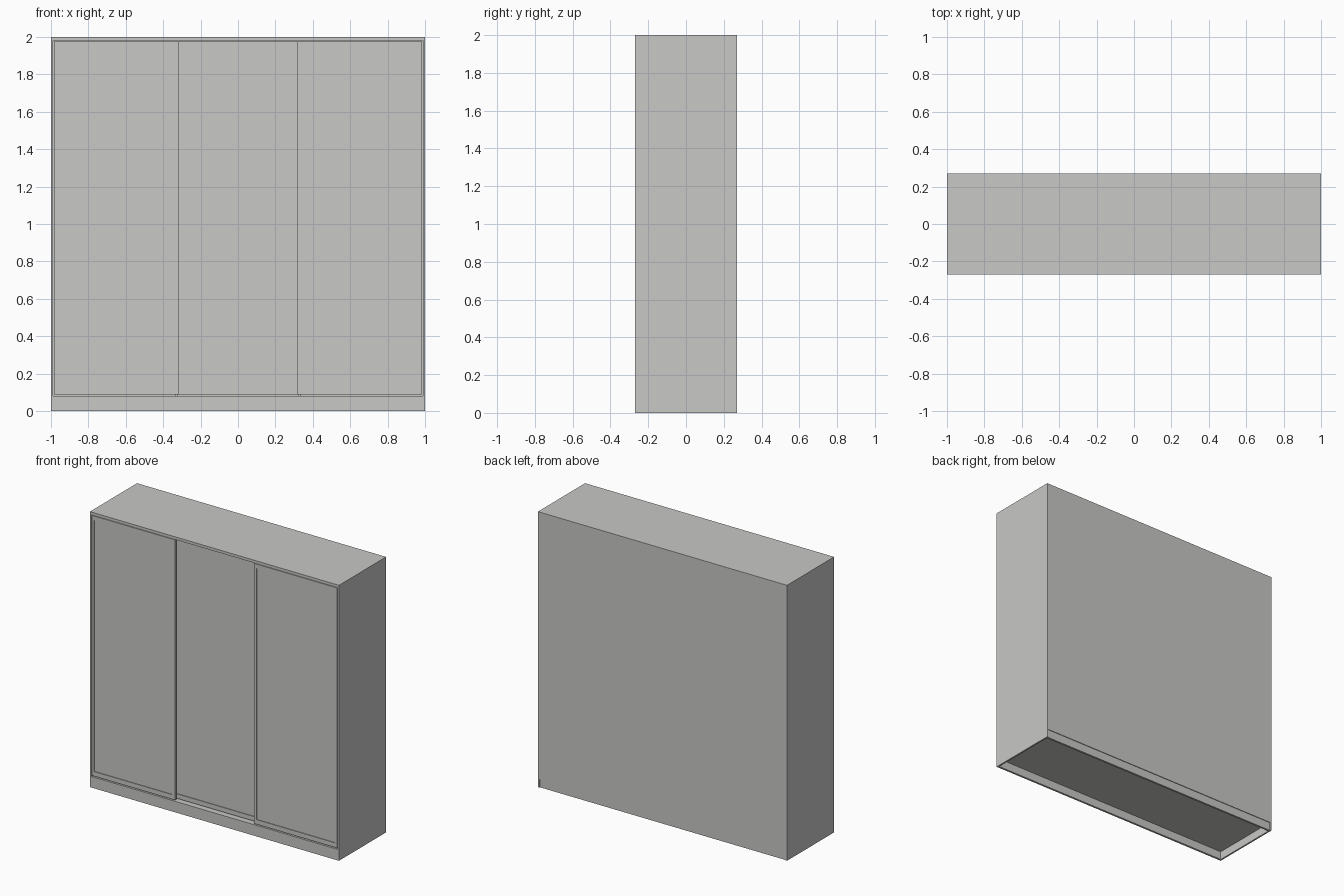
import bpy, bmesh

if "Cube" in bpy.data.objects:
    bpy.data.objects.remove(bpy.data.objects["Cube"])

mat = bpy.data.materials.new("light_grey")
mat.diffuse_color = (0.58, 0.58, 0.57, 1)
mat.use_nodes = True
mat.node_tree.nodes["Principled BSDF"].inputs["Base Color"].default_value = mat.diffuse_color


def finish(bm, name):
    me = bpy.data.meshes.new(name)
    bm.to_mesh(me)
    bm.free()
    me.materials.append(mat)
    ob = bpy.data.objects.new(name, me)
    bpy.context.collection.objects.link(ob)
    return ob


def box_bm(x0, x1, y0, y1, z0, z1):
    bm = bmesh.new()
    bmesh.ops.create_cube(bm, size=1)
    for v in bm.verts:
        v.co.x = x0 if v.co.x < 0 else x1
        v.co.y = y0 if v.co.y < 0 else y1
        v.co.z = z0 if v.co.z < 0 else z1
    return bm


def board(name, *dims):
    return finish(box_bm(*dims), name)


def door(name, x0, x1, y0, z0, z1, rim=0.018, rail=0.033, depth=0.005):
    # Slab with a shallow recessed panel on its front face
    bm = box_bm(x0, x1, y0, y0 + 0.02, z0, z1)
    front = min(bm.faces, key=lambda f: f.calc_center_median().y)
    bmesh.ops.inset_region(bm, faces=[front], thickness=0.005)
    xm, zm = (x0 + x1) / 2, (z0 + z1) / 2
    for v in front.verts:
        v.co.x = x0 + rim if v.co.x < xm else x1 - rim
        v.co.z = z0 + rail if v.co.z < zm else z1 - rail
    ret = bmesh.ops.extrude_discrete_faces(bm, faces=[front])
    panel = ret["faces"][0]
    for v in panel.verts:
        v.co.y += depth
    bmesh.ops.recalc_face_normals(bm, faces=bm.faces)
    return finish(bm, name)


F, B, T = -0.27, 0.27, 0.012

# Carcass
for side, s in (("left", -1), ("right", 1)):
    a, b = sorted((s, s * (1 - T)))
    board(side + "_side_panel", a, b, F, B, 0, 2)
    a, b = sorted((s * 0.320, s * 0.335))
    board(side + "_divider", a, b, F + 0.06, B - 0.01, 0.08, 1.975)
board("top_panel", -1 + T, 1 - T, F, B, 1.98, 2)
board("floor_panel", -1 + T, 1 - T, F, B - 0.01, 0.06, 0.08)
board("back_panel", -1 + T, 1 - T, B - 0.01, B, 0.06, 1.98)

# Plinth
board("front_plinth", -1 + T, 1 - T, F, F + 0.015, 0, 0.06)
board("back_plinth", -1 + T, 1 - T, B - 0.02, B - 0.005, 0, 0.06)

# Sliding doors: outer pair in front, middle one behind
for side, s in (("left", -1), ("right", 1)):
    a, b = sorted((s * 0.985, s * 0.318))
    door(side + "_door", a, b, F + 0.001, 0.088, 1.976)
door("middle_door", -0.352, 0.352, F + 0.03, 0.088, 1.976)
